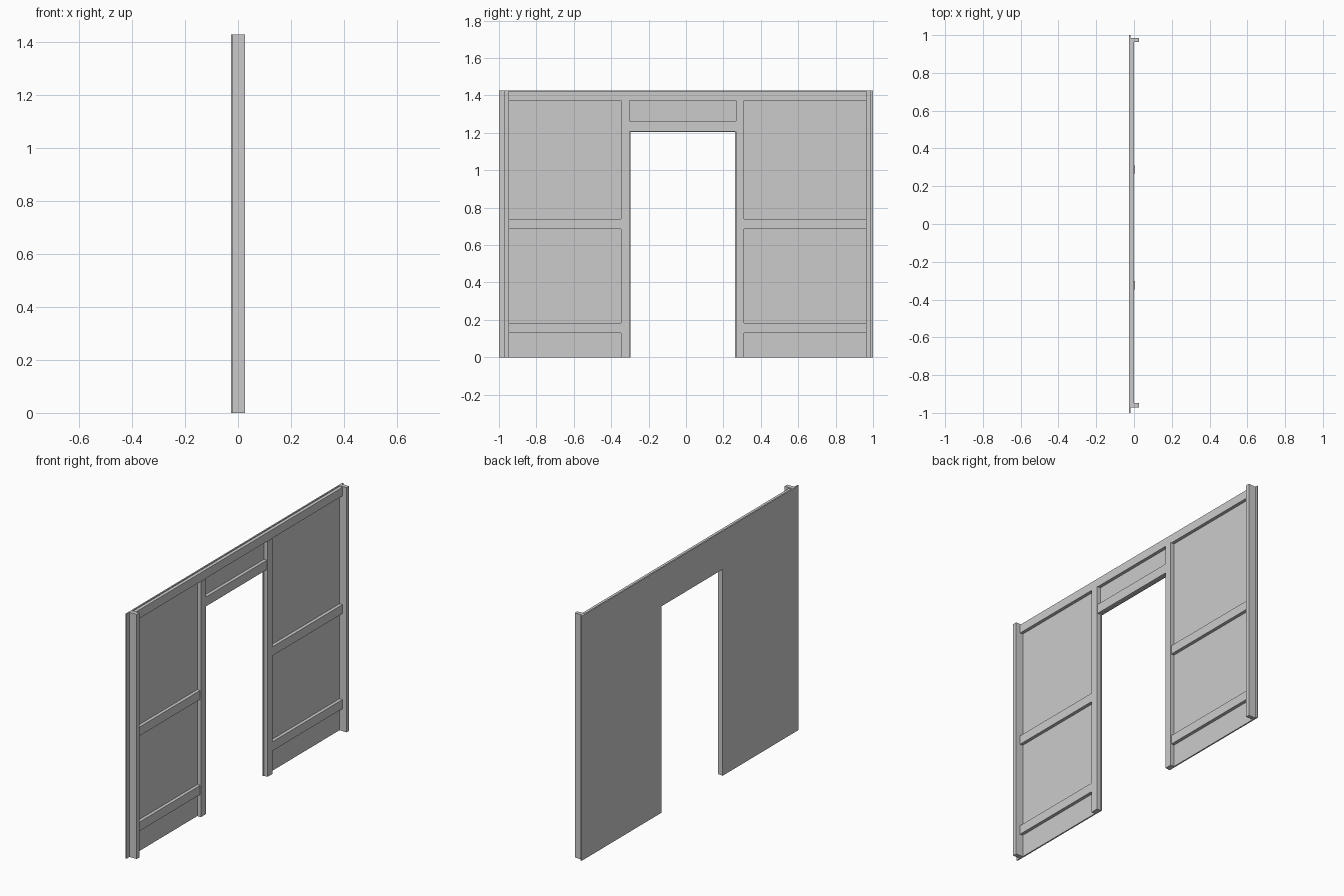
import bpy
import bmesh

cube = bpy.data.objects.get("Cube")
if cube:
    bpy.data.objects.remove(cube, do_unlink=True)

grey = bpy.data.materials.new("plain_grey")
grey.use_nodes = True
colour = (0.6, 0.6, 0.6, 1)
grey.diffuse_color = colour
grey.node_tree.nodes["Principled BSDF"].inputs["Base Color"].default_value = colour

HEIGHT = 1.427
BACK, SHEET, RAIL, STILE, FRONT = -0.027, -0.019, 0.0, 0.004, 0.027
DOOR_L, DOOR_R, DOOR_TOP = -0.302, 0.267, 1.208
STILE_L, STILE_R = -0.348, 0.31
POST_L, POST_R = -0.947, 0.963


def finish(name, bm):
    mesh = bpy.data.meshes.new(name)
    bmesh.ops.recalc_face_normals(bm, faces=bm.faces)
    bm.to_mesh(mesh)
    bm.free()
    mesh.materials.append(grey)
    obj = bpy.data.objects.new(name, mesh)
    bpy.context.collection.objects.link(obj)


def box(name, y0, y1, z0, z1, front, back=SHEET):
    bm = bmesh.new()
    bmesh.ops.create_cube(bm, size=1)
    for v in bm.verts:
        v.co.x = front if v.co.x > 0 else back
        v.co.y = y1 if v.co.y > 0 else y0
        v.co.z = z1 if v.co.z > 0 else z0
    finish(name, bm)


# Thin wall sheet with the doorway left open
lip = 0.004
outline = [(-1, 0), (DOOR_L + lip, 0), (DOOR_L + lip, DOOR_TOP - lip),
           (DOOR_R - lip, DOOR_TOP - lip), (DOOR_R - lip, 0), (1, 0),
           (1, HEIGHT), (-1, HEIGHT)]
bm = bmesh.new()
face = bm.faces.new([bm.verts.new((BACK, y, z)) for y, z in outline])
made = bmesh.ops.extrude_face_region(bm, geom=[face])["geom"]
for v in made:
    if isinstance(v, bmesh.types.BMVert):
        v.co.x = SHEET
finish("wall_sheet", bm)

# Upright end posts and door stiles
box("right_end_post", POST_L - 0.025, POST_L, 0, HEIGHT, FRONT)
box("left_end_post", POST_R, POST_R + 0.023, 0, HEIGHT, FRONT)
box("right_door_stile", STILE_L, DOOR_L, 0, 1.372, STILE)
box("left_door_stile", DOOR_R, STILE_R, 0, 1.372, STILE)

# Horizontal rails
box("top_rail", POST_L, POST_R, 1.372, 1.422, RAIL)
box("door_lintel", DOOR_L, DOOR_R, DOOR_TOP, 1.263, RAIL)
for side, y0, y1 in (("right", POST_L, STILE_L), ("left", STILE_R, POST_R)):
    box(side + "_lower_rail", y0, y1, 0.131, 0.184, RAIL)
    box(side + "_middle_rail", y0, y1, 0.686, 0.738, RAIL)
